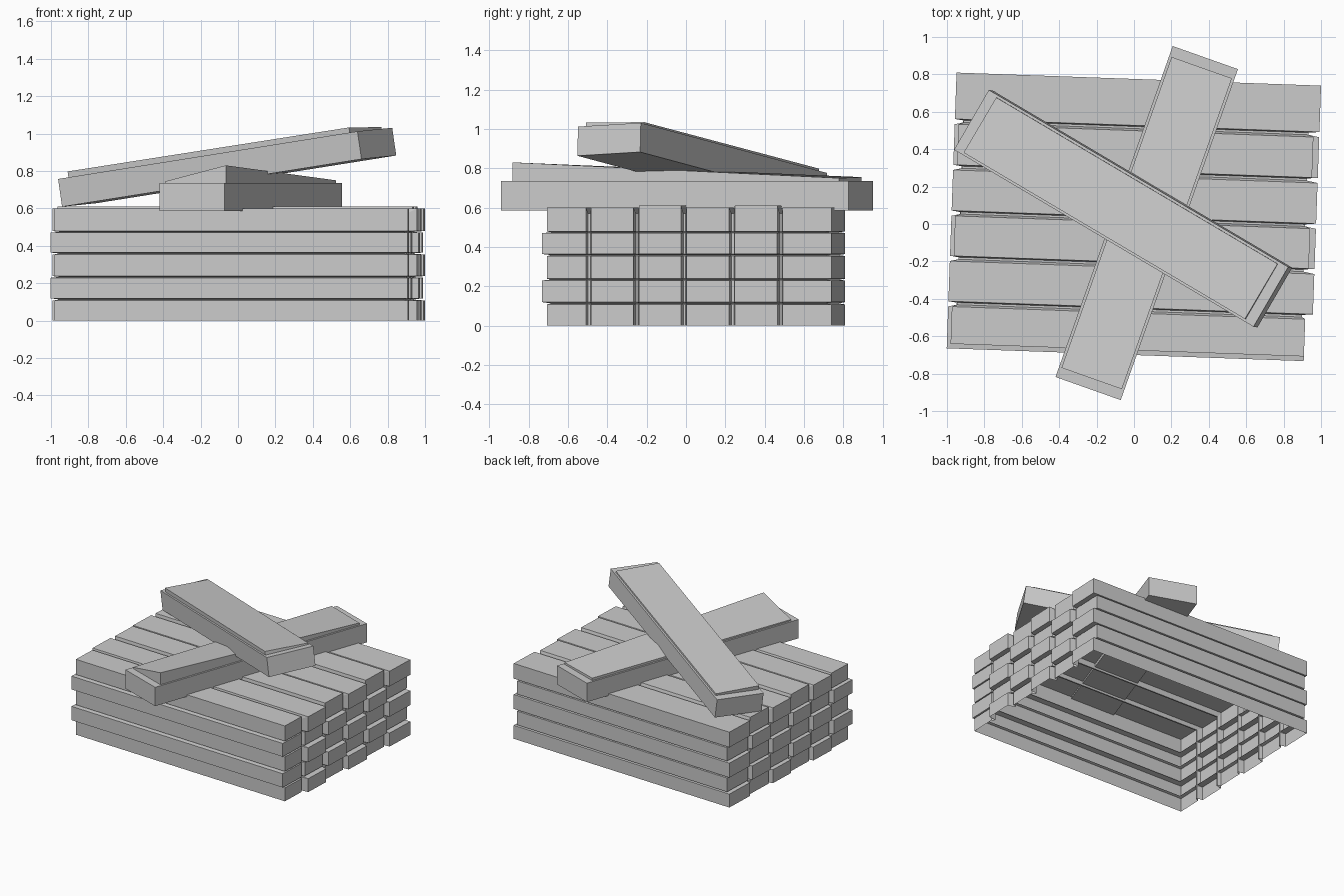
import bpy, bmesh
from math import radians

if "Cube" in bpy.data.objects:
    bpy.data.objects.remove(bpy.data.objects["Cube"])

GAPS = [-0.46, -0.217, 0.025, 0.27, 0.515]   # seams between the six boards
BOARDS = 6
LAYERS = [(0, .107), (.119, .229), (.238, .353), (.364, .47), (.479, .6)]
BACK = 0.775


def finish(bm, name):
    bmesh.ops.recalc_face_normals(bm, faces=bm.faces)
    mesh = bpy.data.meshes.new(name)
    bm.to_mesh(mesh)
    bm.free()
    obj = bpy.data.objects.new(name, mesh)
    bpy.context.collection.objects.link(obj)
    return obj


def side_profile(layer):
    """(left x, right x, y, board index or None in a seam) from front to back"""
    front = -0.70 if layer % 2 else -0.675
    pts = []
    start = front
    for j in range(BOARDS):
        out = (layer + j) % 2
        left = -0.977 if out else -0.957
        right = 0.973 if out else 0.942
        if j == 0:
            right = 0.933
        end = GAPS[j] - 0.016 if j < BOARDS - 1 else BACK
        pts += [(left, right, start, j), (left, right, end, j)]
        if j < BOARDS - 1:
            pts += [(-0.93, 0.915, GAPS[j] - 0.005, None),
                    (-0.93, 0.915, GAPS[j] + 0.006, None)]
            start = GAPS[j] + 0.012
    return pts


def recess_profile(a, b):
    """Inset outline for the horizontal seam between two layers"""
    pts = []
    for p, q in zip(a, b):
        pts.append((-0.932, 0.908, (p[2] + q[2]) / 2, None))
    pts[0] = (*pts[0][:2], -0.655, None)
    pts[-1] = (*pts[-1][:2], BACK - 0.03, None)
    return pts


# Board stack: an open-bottomed shell lofted through the layer outlines
bm = bmesh.new()
profiles = [side_profile(k) for k in range(len(LAYERS))]
levels = []
for k, (z0, z1) in enumerate(LAYERS):
    levels.append((profiles[k], z0))
    levels.append((profiles[k], z1))
    if k < len(LAYERS) - 1:
        levels.append((recess_profile(profiles[k], profiles[k + 1]),
                       (z1 + LAYERS[k + 1][0]) / 2))

rings = []
for i, (profile, z) in enumerate(levels):
    lefts, rights = [], []
    for l, r, y, j in profile:
        h = z
        if i == len(levels) - 1:             # uneven tops and sunken seams
            h = z - 0.03 if j is None else z + (0.01 if j in (2, 4) else 0)
        lefts.append(bm.verts.new((l, y, h)))
        rights.append(bm.verts.new((r, y, h)))
    rings.append(rights + lefts[::-1])

for lo, hi in zip(rings, rings[1:]):
    n = len(lo)
    for i in range(n):
        m = (i + 1) % n
        bm.faces.new((lo[i], lo[m], hi[m], hi[i]))

top = rings[-1]
n = len(top)
for i in range(n // 2 - 1):
    bm.faces.new((top[i], top[i + 1], top[n - 2 - i], top[n - 1 - i]))
stack = finish(bm, "board_stack")
stack.rotation_euler.z = radians(-2.05)


def loose_board(name, location, rotation, lifts):
    """Box with a slightly warped raised top; lifts are the corner heights"""
    hx, hy, hz = 0.9385, 0.185, 0.075
    signs = [(-1, -1), (1, -1), (1, 1), (-1, 1)]
    b = bmesh.new()
    loops = [[b.verts.new((sx * hx, sy * hy, -hz)) for sx, sy in signs],
             [b.verts.new((sx * hx, sy * hy, hz)) for sx, sy in signs],
             [b.verts.new((sx * (hx - .057), sy * (hy - .014), hz)) for sx, sy in signs],
             [b.verts.new((sx * (hx - .057), sy * (hy - .014), hz + d))
              for (sx, sy), d in zip(signs, lifts)]]
    b.faces.new(loops[0][::-1])
    for lo, hi in zip(loops, loops[1:]):
        for i in range(4):
            m = (i + 1) % 4
            b.faces.new((lo[i], lo[m], hi[m], hi[i]))
    b.faces.new(loops[-1])
    obj = finish(b, name)
    obj.location = location
    obj.rotation_euler = [radians(a) for a in rotation]


# Two loose boards thrown across the top
loose_board("loose_board_flat", (0.068, 0.005, 0.66), (0, 0, 70.5),
            (0.095, 0.015, 0.02, 0.01))
loose_board("loose_board_leaning", (-0.058, 0.082, 0.82), (3, -7.8, -30.6),
            (0.032, 0.028, 0.012, 0.015))
